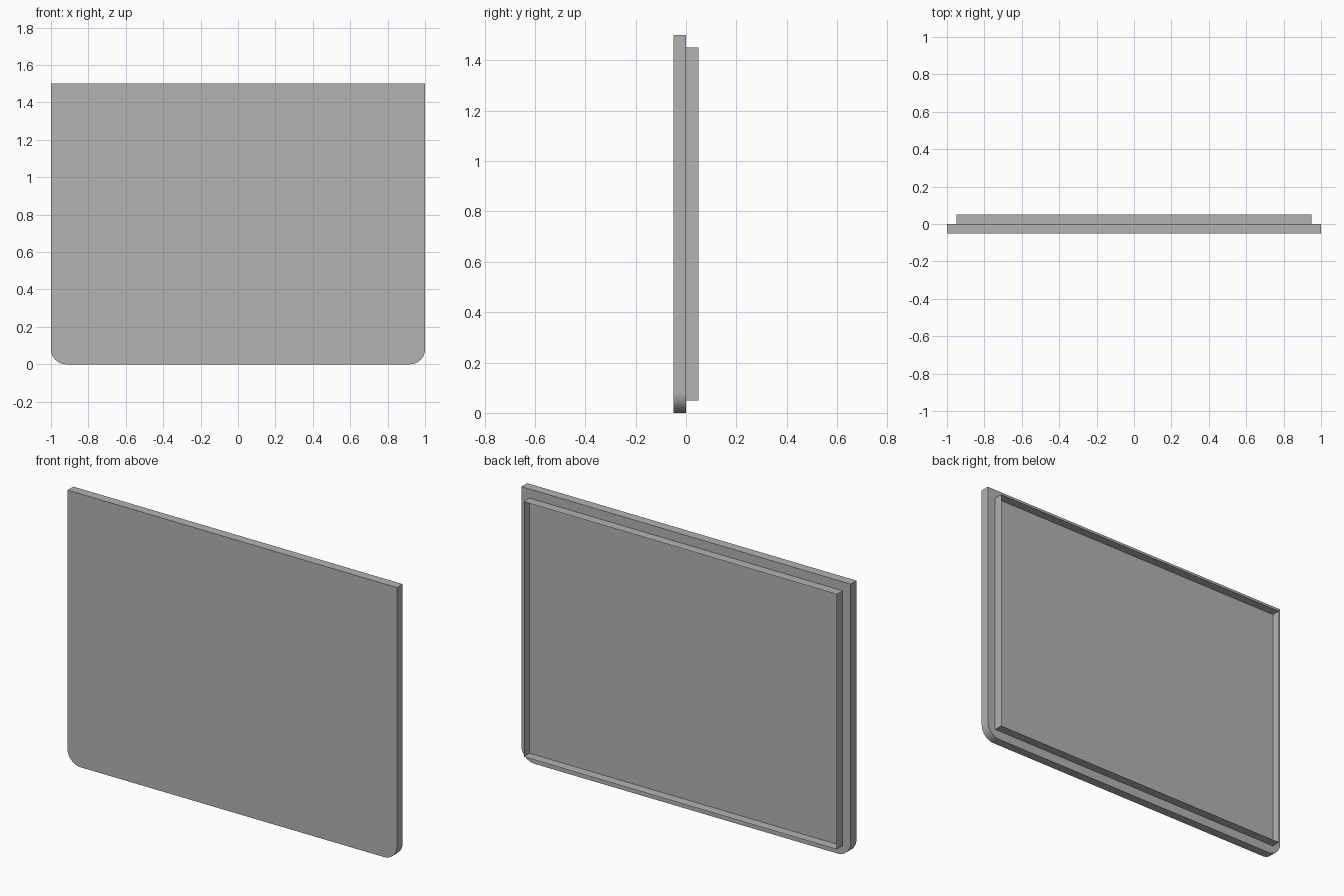
import bpy, bmesh
from math import sin, cos, pi

cube = bpy.data.objects.get("Cube")
if cube:
    bpy.data.objects.remove(cube, do_unlink=True)

WIDTH, HEIGHT, DEPTH = 2.0, 1.5, 0.05
RADIUS, RIM, STEPS = 0.08, 0.05, 12

grey = bpy.data.materials.new("mid grey")
grey.use_nodes = True
grey.diffuse_color = (0.45, 0.45, 0.45, 1)
grey.node_tree.nodes["Principled BSDF"].inputs["Base Color"].default_value = grey.diffuse_color


def slab(name, outline, y, hole_border=0):
    """Extrude an x-z outline back by DEPTH, optionally leaving only a border."""
    bm = bmesh.new()
    face = bm.faces.new([bm.verts.new((x, y, z)) for x, z in outline])
    if hole_border:
        bmesh.ops.inset_region(bm, faces=[face], thickness=hole_border,
                               use_boundary=True, use_even_offset=True)
        bmesh.ops.delete(bm, geom=[face], context='FACES')
    new = bmesh.ops.extrude_face_region(bm, geom=bm.faces[:])["geom"]
    verts = [v for v in new if isinstance(v, bmesh.types.BMVert)]
    bmesh.ops.translate(bm, verts=verts, vec=(0, DEPTH, 0))
    bmesh.ops.recalc_face_normals(bm, faces=bm.faces[:])
    mesh = bpy.data.meshes.new(name)
    bm.to_mesh(mesh)
    bm.free()
    mesh.materials.append(grey)
    obj = bpy.data.objects.new(name, mesh)
    bpy.context.collection.objects.link(obj)
    return obj


# Front plate: square top corners, rounded bottom corners
half = WIDTH / 2
arc = [(half - RADIUS + RADIUS * cos(a), RADIUS - RADIUS * sin(a))
       for a in (pi / 2 * i / STEPS for i in range(STEPS + 1))]
right_side = [(half, HEIGHT)] + arc
left_side = [(-x, z) for x, z in reversed(right_side)]
plate = slab("front_plate", right_side + left_side, -DEPTH)

# Raised rectangular rim on the back
x = half - RIM
rim = slab("back_rim", [(x, HEIGHT - RIM), (x, RIM), (-x, RIM), (-x, HEIGHT - RIM)],
           0, hole_border=RIM)

# Smooth the rounded corners, keep the other edges sharp
bpy.ops.object.select_all(action='DESELECT')
plate.select_set(True)
bpy.context.view_layer.objects.active = plate
bpy.ops.object.shade_smooth_by_angle()
